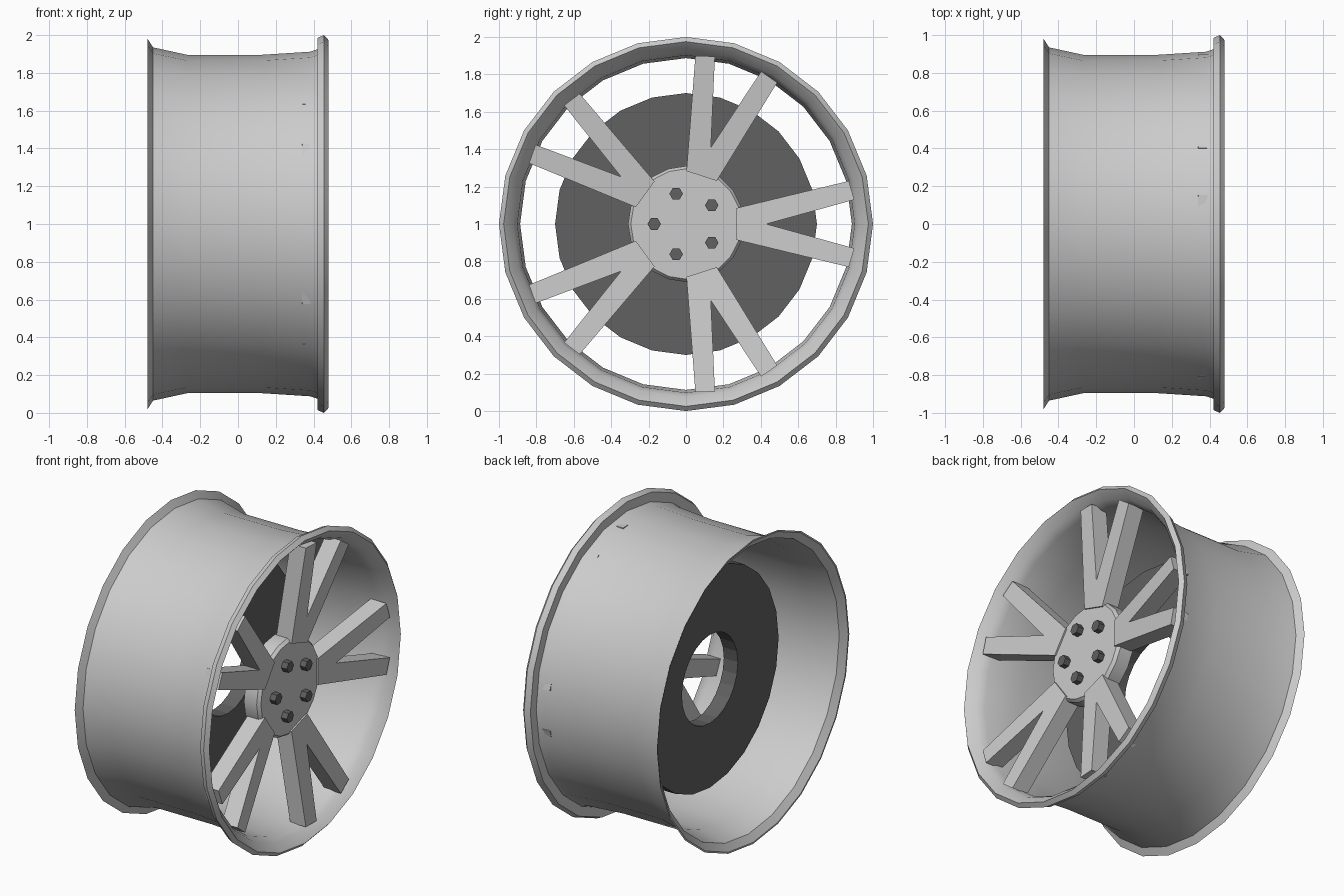
import bpy, bmesh
from math import sin, cos, pi, radians

if "Cube" in bpy.data.objects:
    bpy.data.objects.remove(bpy.data.objects["Cube"])

CZ = 1.0  # wheel axis height


def finish(bm, name, mat=None, smooth=False):
    bmesh.ops.recalc_face_normals(bm, faces=bm.faces)
    me = bpy.data.meshes.new(name)
    bm.to_mesh(me)
    bm.free()
    ob = bpy.data.objects.new(name, me)
    bpy.context.collection.objects.link(ob)
    if mat:
        me.materials.append(mat)
    if smooth:
        bpy.ops.object.select_all(action='DESELECT')
        ob.select_set(True)
        bpy.context.view_layer.objects.active = ob
        bpy.ops.object.shade_smooth_by_angle(angle=radians(30))
    return ob


def revolve(name, profile, sides, closed=True, centre=(0, CZ), mat=None, smooth=False):
    """Turn an (x, radius) profile about an axis parallel to x."""
    bm = bmesh.new()
    rings = []
    for i in range(sides):
        a = 2 * pi * i / sides
        rings.append([bm.verts.new((x, centre[0] + r * cos(a), centre[1] + r * sin(a)))
                      for x, r in profile])
    n = len(profile)
    for i in range(sides):
        p, q = rings[i], rings[(i + 1) % sides]
        for j in range(n if closed else n - 1):
            k = (j + 1) % n
            bm.faces.new((p[j], p[k], q[k], q[j]))
    if not closed:
        bm.faces.new([r[0] for r in rings])
        bm.faces.new([r[-1] for r in rings])
    return finish(bm, name, mat, smooth)


dark = bpy.data.materials.new("dark_metal")
dark.diffuse_color = (0.12, 0.12, 0.12, 1)
dark.use_nodes = True
dark.node_tree.nodes["Principled BSDF"].inputs["Base Color"].default_value = dark.diffuse_color

# thin barrel with a flared back edge and a raised front lip
revolve("rim", [
    (-.478, .98), (-.45, .935), (-.27, .896), (.13, .896), (.38, .912), (.42, .925),
    (.42, .985), (.455, 1.0), (.478, .975),
    (.43, .925), (.38, .902), (.13, .887), (-.27, .887), (-.445, .925), (-.478, .97)],
    24, smooth=True)

# brake disc
revolve("brake_disc", [(-.17, .7), (-.07, .7), (-.07, .285), (-.17, .285)], 24, mat=dark)

# centre hub
revolve("hub", [(.26, .31), (.35, .31), (.37, .295)], 20, closed=False, smooth=True)

# five V-shaped spokes leaning outwards to the front lip
OUTLINE = [(.27, -.085), (.27, .085), (.87, .23), (.9, .13), (.43, 0), (.9, -.13), (.87, -.23)]
for s in range(5):
    a = 2 * pi * s / 5
    bm = bmesh.new()
    layers = []
    for x0 in (.268, .38):
        layers.append([bm.verts.new((x0 + (u - .27) * .115,
                                     u * cos(a) - v * sin(a),
                                     CZ + u * sin(a) + v * cos(a))) for u, v in OUTLINE])
    back, front = layers
    n = len(OUTLINE)
    for lay in layers:  # two quads-and-tri halves per side
        bm.faces.new((lay[1], lay[2], lay[3], lay[4]))
        bm.faces.new((lay[0], lay[1], lay[4]))
        bm.faces.new((lay[0], lay[4], lay[5], lay[6]))
    for i in range(n):
        j = (i + 1) % n
        bm.faces.new((back[i], back[j], front[j], front[i]))
    finish(bm, f"spoke_{s + 1}")

# hexagonal wheel bolts
for s in range(5):
    a = 2 * pi * (s + .5) / 5
    revolve(f"bolt_{s + 1}", [(.33, .036), (.41, .036)], 6, closed=False,
            centre=(.17 * cos(a), CZ + .17 * sin(a)), mat=dark)
